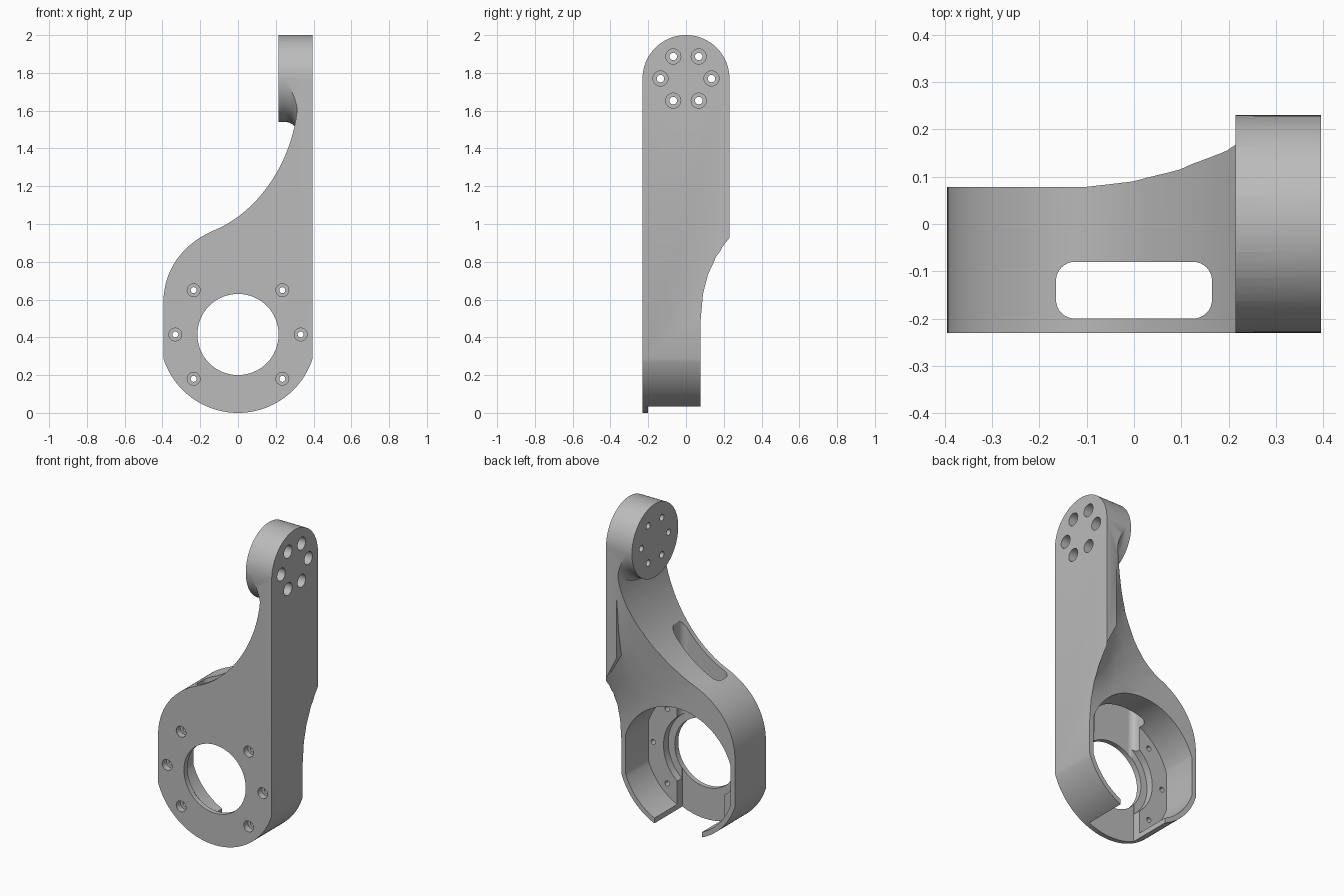
import bpy, bmesh, math
from mathutils import Vector, Matrix
from mathutils.geometry import interpolate_bezier

cube = bpy.data.objects.get("Cube")
if cube:
    bpy.data.objects.remove(cube)

grey = bpy.data.materials.new("light_grey")
grey.use_nodes = True
COLOUR = (0.5, 0.5, 0.5, 1)
grey.diffuse_color = COLOUR
grey.node_tree.nodes["Principled BSDF"].inputs["Base Color"].default_value = COLOUR

HALF, AXIS_Z, BOSS_Z, BOSS_R = 0.395, 0.415, 1.77, 0.23


def finish(name, bm):
    bmesh.ops.recalc_face_normals(bm, faces=bm.faces)
    mesh = bpy.data.meshes.new(name)
    bm.to_mesh(mesh)
    bm.free()
    obj = bpy.data.objects.new(name, mesh)
    bpy.context.collection.objects.link(obj)
    mesh.materials.append(grey)
    return obj


def prism(name, outline, place, start, end):
    """Extrude a 2D outline; place(a, b, depth) gives the 3D point."""
    bm = bmesh.new()
    face = bm.faces.new([bm.verts.new(place(a, b, start)) for a, b in outline])
    grown = bmesh.ops.extrude_face_region(bm, geom=[face])["geom"]
    shift = Vector(place(0, 0, end)) - Vector(place(0, 0, start))
    bmesh.ops.translate(bm, vec=shift, verts=[v for v in grown if isinstance(v, bmesh.types.BMVert)])
    return finish(name, bm)


def along_y(a, b, d): return (a, d, b)
def along_x(a, b, d): return (d, a, b)
def along_z(a, b, d): return (a, b, d)


def arc(cx, cy, r, a0, a1, n):
    angles = [math.radians(a0 + (a1 - a0) * i / n) for i in range(n + 1)]
    return [(cx + r * math.cos(a), cy + r * math.sin(a)) for a in angles]


def circle(cx, cy, r, n):
    return arc(cx, cy, r, 0, 360, n)[:-1]


def combine(target, tool, operation):
    mod = target.modifiers.new("combine", 'BOOLEAN')
    mod.operation, mod.solver, mod.object = operation, 'EXACT', tool
    bpy.context.view_layer.objects.active = target
    bpy.ops.object.modifier_apply(modifier=mod.name)
    bpy.data.objects.remove(tool)


def flat_sided_round(r, half):
    """Lower part of a circle whose sides are cut straight at +-half."""
    lean = math.degrees(math.acos(half / r))
    return arc(0, AXIS_Z, r, 180 + lean, 360 - lean, 48)


def bezier(*pts):
    p0, h0, h1, p1 = [Vector((x, z, 0)) for x, z in pts]
    return [(p.x, p.y) for p in interpolate_bezier(p0, h0, h1, p1, 28)]


# Body outline: round bottom, straight outer side, S-shaped shoulder
shoulder = bezier((-0.13, 0.965), (0.13, 1.07), (0.317, 1.38), (0.317, 1.68))
flank = bezier((-HALF, 0.58), (-HALF, 0.77), (-0.28, 0.9), (-0.13, 0.965))
outline = flat_sided_round(AXIS_Z, HALF) + [(HALF, 2.1), (0.317, 2.1)]
outline += shoulder[::-1] + flank[::-1][1:]
bracket = prism("bracket", outline, along_y, -0.3, 0.3)

# Curved back: level lines run from the shoulder to the outer side
levels = [(0.078, -2, -0.1, HALF, -0.1), (0.078, -0.1, 0.97, HALF, 0.5),
          (0.09, 0.0, 1.035, HALF, 0.63), (0.115, 0.1, 1.12, HALF, 0.73),
          (0.155, 0.2, 1.25, HALF, 0.82), (0.19, 0.26, 1.36, HALF, 0.875),
          (0.235, 0.32, 1.6, HALF, 0.945)]
bm = bmesh.new()
rows = []
for y, x0, z0, x1, z1 in levels:
    a, b = Vector((x0, y, z0)), Vector((x1, y, z1))
    rows.append([bm.verts.new(a.lerp(b, t)) for t in (-0.1, 0.25, 0.5, 0.75, 1.03)])
for low, high in zip(rows, rows[1:]):
    for i in range(4):
        bm.faces.new((low[i], low[i + 1], high[i + 1], high[i]))
grown = bmesh.ops.extrude_face_region(bm, geom=bm.faces[:])["geom"]
for v in grown:
    if isinstance(v, bmesh.types.BMVert):
        v.co.y = 0.6
combine(bracket, finish("back_cutter", bm), 'DIFFERENCE')

# Arm plate
plate = prism("arm_plate", [(0.322, 1.09), (0.3945, 0.945), (0.3945, 2.05), (0.322, 2.05)],
              along_y, -0.29, 0.29)
combine(bracket, plate, 'UNION')

# Round boss with a fillet at its root
profile = [(0.215, 0), (0.215, BOSS_R)] + arc(0.25, 0.295, 0.065, 270, 360, 10) + [(0.35, 0.295), (0.35, 0)]
bm = bmesh.new()
points = [bm.verts.new((x, 0, r)) for x, r in profile]
edges = [bm.edges.new(pair) for pair in zip(points, points[1:])]
bmesh.ops.spin(bm, geom=points + edges, axis=(1, 0, 0), cent=(0, 0, 0), angle=math.tau, steps=72)
bmesh.ops.remove_doubles(bm, verts=bm.verts, dist=1e-4)
bmesh.ops.translate(bm, vec=(0, 0, BOSS_Z), verts=bm.verts)
combine(bracket, finish("boss", bm), 'UNION')

# Trim to the round-topped side outline
stadium = arc(0, BOSS_Z, BOSS_R, 0, 180, 48) + [(-BOSS_R, -0.2), (BOSS_R, -0.2)]
combine(bracket, prism("side_trim", stadium, along_x, -0.6, 0.6), 'INTERSECT')

# Motor pocket, stepped bore, bottom gap and shoulder slot
lower = flat_sided_round(0.385, 0.365)
pocket = lower + [(-x, 2 * AXIS_Z - z) for x, z in lower]
cuts = [prism("pocket", pocket, along_y, -0.148, 0.5),
        prism("recess", circle(0, AXIS_Z, 0.26, 64), along_y, -0.195, 0.4),
        prism("bore", circle(0, AXIS_Z, 0.215, 64), along_y, -0.5, 0.3)]
gap = [(-0.165, -0.2), (0.165, -0.2), (0.165, 0.45), (-0.165, 0.45)]
cuts.append(prism("gap", gap, along_z, -0.3, 0.4))
slot = []
for x, y, a in ((0.125, -0.12, 0), (-0.125, -0.12, 90), (-0.125, -0.16, 180), (0.125, -0.16, 270)):
    slot += arc(x, y, 0.04, a, a + 90, 8)
cuts.append(prism("slot", slot, along_z, 0.5, 1.5))

# Counterbored screw holes on the front and on the boss
for deg in (0, 45, 135, 180, 225, 315):
    x, z = arc(0, AXIS_Z, 0.332, deg, deg, 1)[0]
    cuts.append(prism("front_counterbore", circle(x, z, 0.034, 24), along_y, -0.4, -0.19))
    cuts.append(prism("front_screw", circle(x, z, 0.016, 16), along_y, -0.42, -0.1))
for deg in range(0, 360, 60):
    y, z = arc(0, BOSS_Z, 0.135, deg, deg, 1)[0]
    cuts.append(prism("boss_counterbore", circle(y, z, 0.04, 24), along_x, 0.29, 0.6))
    cuts.append(prism("boss_screw", circle(y, z, 0.02, 16), along_x, 0.1, 0.62))
for cut in cuts:
    combine(bracket, cut, 'DIFFERENCE')

# Tidy and shade
bm = bmesh.new()
bm.from_mesh(bracket.data)
bmesh.ops.remove_doubles(bm, verts=bm.verts, dist=1e-5)
bm.to_mesh(bracket.data)
bm.free()
bpy.ops.object.select_all(action='DESELECT')
bracket.select_set(True)
bpy.context.view_layer.objects.active = bracket
bpy.ops.object.shade_smooth_by_angle(angle=math.radians(30))
